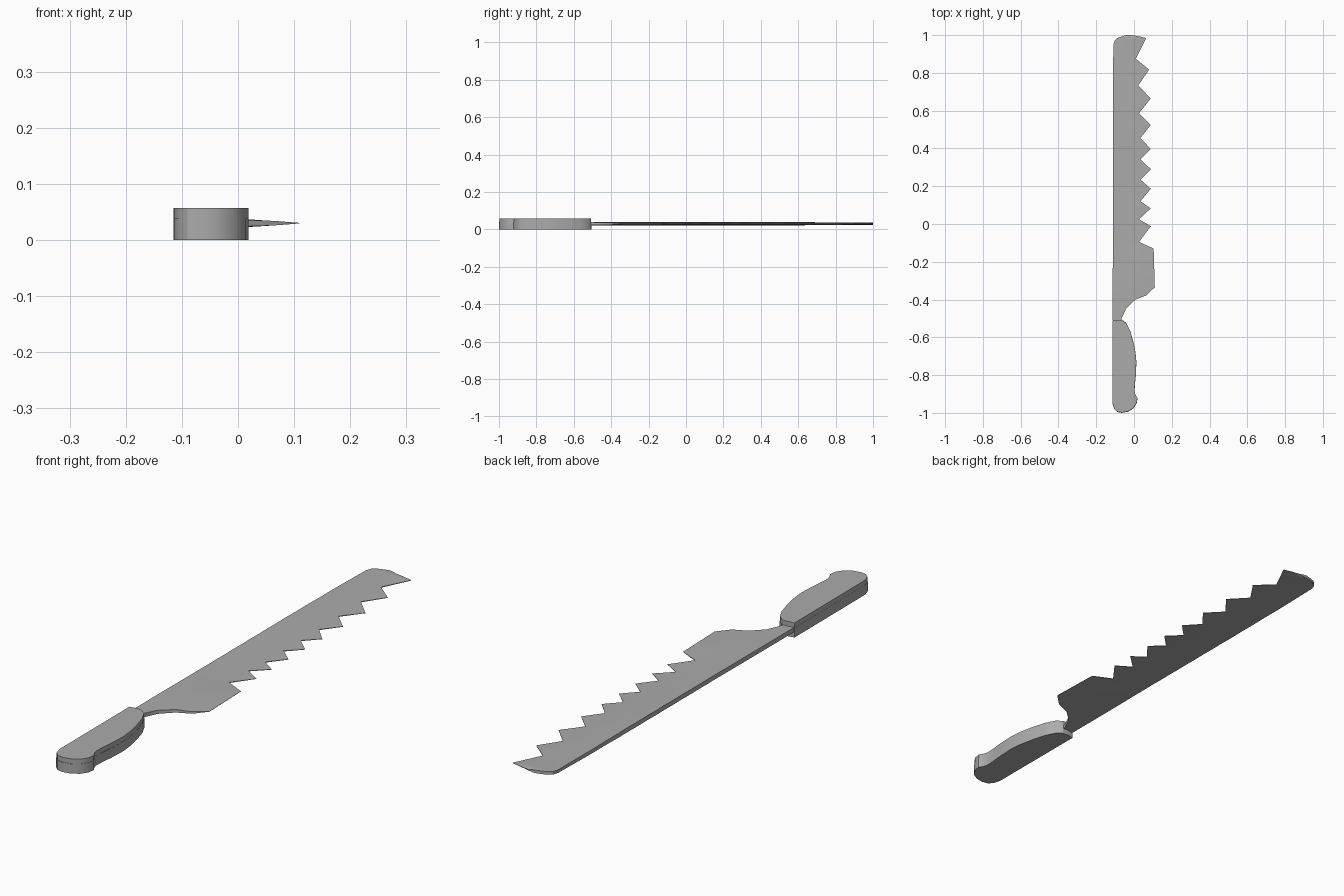
import bpy, bmesh

if "Cube" in bpy.data.objects:
    bpy.data.objects.remove(bpy.data.objects["Cube"])

# Darker grey shared by all parts
grey = bpy.data.materials.new("dark_grey")
grey.diffuse_color = (.41, .41, .41, 1)
grey.use_nodes = True
grey.node_tree.nodes["Principled BSDF"].inputs["Base Color"].default_value = grey.diffuse_color


def finish(name, bm, angle):
    bmesh.ops.recalc_face_normals(bm, faces=bm.faces)
    me = bpy.data.meshes.new(name)
    bm.to_mesh(me)
    bm.free()
    me.materials.append(grey)
    ob = bpy.data.objects.new(name, me)
    bpy.context.collection.objects.link(ob)
    bpy.ops.object.select_all(action='DESELECT')
    ob.select_set(True)
    bpy.context.view_layer.objects.active = ob
    bpy.ops.object.shade_smooth_by_angle(angle=angle)
    return ob


def slab(name, outline, z0, z1, scale=1.0):
    bm = bmesh.new()
    cx, cy = -.055, -.755
    face = bm.faces.new([bm.verts.new((cx + (x - cx) * scale, cy + (y - cy) * scale, z0))
                         for x, y in outline])
    new = bmesh.ops.extrude_face_region(bm, geom=[face], use_keep_orig=True)
    for v in new['geom']:
        if isinstance(v, bmesh.types.BMVert):
            v.co.z = z1
    return finish(name, bm, 0.5)


# Handle: two stacked scales, straight back and curved grip
grip = [(-.115, -.51), (-.085, -.505), (-.063, -.507), (-.04, -.525),
        (-.02, -.565), (-.003, -.625), (.008, -.68), (.013, -.73),
        (.010, -.80), (.005, -.85), (.003, -.885), (.008, -.905),
        (.019, -.922), (.014, -.95), (-.004, -.977), (-.032, -.994),
        (-.065, -1.0), (-.09, -.995), (-.105, -.98), (-.114, -.95)]
slab("handle_lower_scale", grip, 0, .038)
slab("handle_upper_scale", grip, .038, .057, .992)

# Blade rows from tang to tip: y, spine x, cutting edge x, edge half thickness
rows = [(-.55, -.11, -.066, .008), (-.50, -.113, -.066, .008),
        (-.445, -.113, -.04, .007), (-.40, -.113, .008, .006),
        (-.378, -.113, .065, .004), (-.335, -.113, .11, .0005),
        (-.13, -.112, .104, .0005)]

# Saw teeth: valley then point
valleys = [(-.095, .027), (.025, .027), (.12, .034), (.235, .034), (.342, .034),
           (.455, .034), (.587, .027), (.733, .022)]
points = [-.012, .083, .187, .29, .397, .525, .665, .817]
for (vy, vx), py in zip(valleys, points):
    rows.append((vy, -.112, vx, .0015))
    rows.append((py, -.111, .089 if py < .8 else .08, .0005))

# Rounded tip
rows += [(.875, -.11, .01, .0015), (.95, -.109, .047, .001),
         (.972, -.102, .058, .001), (.985, -.088, .064, .001),
         (.994, -.062, .025, .001), (1.0, -.04, -.015, .001)]

bm = bmesh.new()
MID_Z = .03
loops = []
for y, xs, xe, he in rows:
    hs = .009 - .003 * max(0, (y - .5) / .5)
    xm = xs + .6 * (xe - xs)
    hm = max(he, hs * .75)
    section = [(xs, hs), (xm, hm), (xe, he), (xe, -he), (xm, -hm), (xs, -hs)]
    loops.append([bm.verts.new((x, y, MID_Z + h)) for x, h in section])
for a, b in zip(loops, loops[1:]):
    for i in range(6):
        j = (i + 1) % 6
        bm.faces.new((a[i], a[j], b[j], b[i]))
bm.faces.new(loops[0])
bm.faces.new(loops[-1])
finish("saw_blade", bm, 0.5)
